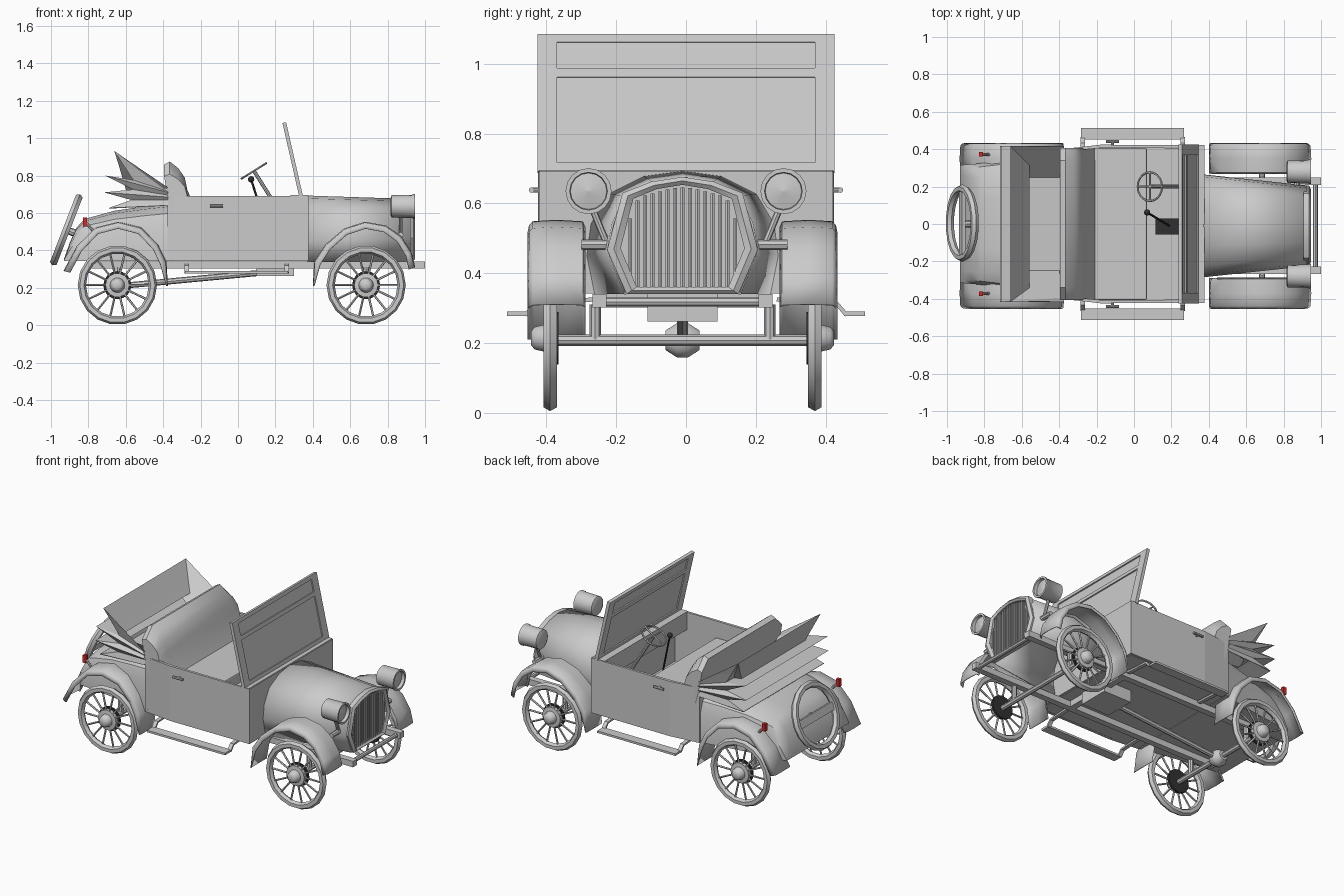
import bpy, bmesh, math
from mathutils import Vector, Matrix

if "Cube" in bpy.data.objects:
    bpy.data.objects.remove(bpy.data.objects["Cube"])

OFF = -0.01  # running gear sits slightly off the body centre line


def mesh(name, verts, faces, smooth=None, mat=None, thick=0, bevel=0):
    me = bpy.data.meshes.new(name)
    me.from_pydata([tuple(v) for v in verts], [], faces)
    bm = bmesh.new()
    bm.from_mesh(me)
    bmesh.ops.recalc_face_normals(bm, faces=bm.faces)
    bm.to_mesh(me)
    bm.free()
    ob = bpy.data.objects.new(name, me)
    bpy.context.collection.objects.link(ob)
    if mat:
        me.materials.append(mat)
    if thick:
        m = ob.modifiers.new("thickness", 'SOLIDIFY')
        m.thickness, m.offset = thick, 0
    if bevel:
        m = ob.modifiers.new("bevel", 'BEVEL')
        m.width, m.segments = bevel, 2
    if smooth:
        bpy.ops.object.select_all(action='DESELECT')
        ob.select_set(True)
        bpy.context.view_layer.objects.active = ob
        bpy.ops.object.shade_smooth_by_angle(angle=math.radians(smooth))
    return ob


def loft(name, rows, ring=False, caps=False, **kw):
    n = len(rows[0])
    faces = [(i*n + j, i*n + (j+1) % n, (i+1)*n + (j+1) % n, (i+1)*n + j)
             for i in range(len(rows)-1) for j in range(n if ring else n-1)]
    if caps:
        faces += [tuple(range(n)), tuple(range((len(rows)-1)*n, len(rows)*n))]
    return mesh(name, [v for r in rows for v in r], faces, **kw)


def lathe(name, prof, n, loc, axis, closed=False, smooth=40, mat=None):
    q = Vector(axis).to_track_quat('Z', 'Y')
    pts = prof + prof[:1] if closed else prof
    rows = [[Vector(loc) + q @ Vector((r*math.cos(math.tau*k/n), r*math.sin(math.tau*k/n), h))
             for k in range(n)] for r, h in pts]
    return loft(name, rows, ring=True, smooth=smooth, mat=mat)


def tube(name, p, q, r, n=8, mat=None):
    d = Vector(q) - Vector(p)
    return lathe(name, [(0, 0), (r, 0), (r, d.length), (0, d.length)], n, p, d, mat=mat)


def box(name, lo, hi, tilt=0, mat=None, bevel=0):
    c, h = (Vector(lo)+Vector(hi))/2, (Vector(hi)-Vector(lo))/2
    R = Matrix.Rotation(tilt, 3, 'Y')
    rows = [[c + R @ Vector((h.x*a, h.y*b, h.z*s)) for a, b in ((-1, -1), (1, -1), (1, 1), (-1, 1))] for s in (-1, 1)]
    return loft(name, rows, ring=True, caps=True, mat=mat, bevel=bevel)


def torus(name, R, r, n, m, loc, axis):
    prof = [(R + r*math.cos(math.tau*k/m), r*math.sin(math.tau*k/m)) for k in range(m)]
    return lathe(name, prof, n, loc, axis, closed=True)


def material(name, col):
    m = bpy.data.materials.new(name)
    m.diffuse_color = col
    m.use_nodes = True
    m.node_tree.nodes["Principled BSDF"].inputs["Base Color"].default_value = m.diffuse_color
    return m


BLACK = material("black", (0.03, 0.03, 0.03, 1))
RED = material("red", (0.7, 0.02, 0.02, 1))

# wheels: tyre, spokes, hub and brake drum
for ex, x in (("front", 0.685), ("rear", -0.645)):
    for side, s in (("right", -1), ("left", 1)):
        y, name = s*0.379 + OFF, ex + "_" + side
        torus(name + "_tyre", 0.19, 0.022, 18, 6, (x, y, 0.214), (0, 1, 0))
        for k in range(14):
            d = Vector((math.cos(math.tau*k/14), 0, math.sin(math.tau*k/14)))
            tube(name + "_spoke", Vector((x, y, 0.214)) + d*0.03, Vector((x, y, 0.214)) + d*0.175, 0.006, 5)
        lathe(name + "_hub", [(0, -0.01), (0.064, -0.01), (0.064, 0.012), (0.04, 0.015),
                              (0.033, 0.045), (0.02, 0.055), (0, 0.055)], 14, (x, y, 0.214), (0, s, 0))
        lathe(name + "_drum", [(0, -0.024), (0.075, -0.024), (0.075, -0.011), (0, -0.011)], 16,
              (x, y, 0.214), (0, s, 0), mat=BLACK)

# fenders: flat strip with turned-down edges swept over each wheel
paths = {"front": ((0.685, 0.21), [(0.945, 0.31), (0.925, 0.39), (0.87, 0.475), (0.79, 0.53), (0.68, 0.55),
                                   (0.57, 0.515), (0.47, 0.43), (0.41, 0.34), (0.403, 0.21)]),
         "rear": ((-0.645, 0.21), [(-0.93, 0.29), (-0.86, 0.42), (-0.76, 0.52), (-0.64, 0.55), (-0.52, 0.52),
                                   (-0.43, 0.43), (-0.385, 0.34), (-0.378, 0.21)])}
for ex, (c, path) in paths.items():
    for side, s in (("right", -1), ("left", 1)):
        rows = []
        for i, (x, z) in enumerate(path):
            d = (Vector(c) - Vector((x, z))).normalized()
            d *= 0.15 if i == len(path) - 1 else 1
            rows.append([(x + d.x*o, s*y + OFF, z + d.y*o)
                         for y, o in ((0.28, 0.02), (0.287, 0.004), (0.36, 0), (0.428, 0.004), (0.437, 0.014), (0.441, 0.034))])
        loft(ex + "_" + side + "_fender", rows, smooth=50, thick=0.006)

# passenger tub with tapered rear corners, and its floor
outline = [(0.37, 0.415), (-0.18, 0.415), (-0.37, 0.395), (-0.37, -0.395), (-0.18, -0.415), (0.37, -0.415)]
loft("body_tub", [[(x, y, z) for x, y in outline] for z in (0.342, 0.692)], ring=True, thick=0.018)
box("floor", (-0.36, -0.405, 0.342), (0.36, 0.405, 0.36))
box("cowl_top", (0.28, -0.42, 0.675), (0.372, 0.42, 0.695))
box("dashboard", (0.28, -0.41, 0.58), (0.295, 0.41, 0.68))

# rounded tail
rows = []
for x, h, w in ((-0.93, 0.355, 0.315), (-0.90, 0.44, 0.318), (-0.865, 0.52, 0.32), (-0.82, 0.568, 0.325),
                (-0.66, 0.612, 0.345), (-0.5, 0.635, 0.37), (-0.37, 0.65, 0.395)):
    g = h - 0.342
    half = [(w, 0), (w, g*0.6), (w*0.94, g*0.83), (w*0.78, g*0.95), (w*0.4, g)]
    rows.append([(x, y, 0.342 + z) for y, z in half + [(-a, b) for a, b in half[::-1]]])
loft("tail_body", rows, ring=True, caps=True, smooth=35)

# bonnet from the firewall to the radiator
back = [(0.25, 0.342), (0.272, 0.45), (0.26, 0.54), (0.21, 0.625), (0.11, 0.675), (0, 0.69)]
front = [(0.165, 0.342), (0.213, 0.467), (0.2, 0.54), (0.165, 0.62), (0.085, 0.658), (0, 0.672)]
full = lambda h: h + [(-a, b) for a, b in h[-2::-1]]
loft("bonnet", [[(x, y + OFF, z) for y, z in full(p)] for x, p in ((0.37, back), (0.925, front))],
     smooth=40, thick=0.006)

# radiator shell, core and grille bars
shell = full([(0.16, 0.34), (0.216, 0.467), (0.172, 0.63), (0.09, 0.662), (0, 0.676)])
inner = [(y*0.82, 0.5 + (z - 0.5)*0.87) for y, z in shell]
loft("radiator_shell", [[(x, y + OFF, z) for y, z in p] for x, p in
                        ((0.905, shell), (0.935, shell),
                         (0.945, [((a+c)/2, (b+d)/2) for (a, b), (c, d) in zip(shell, inner)]),
                         (0.935, inner), (0.915, inner))], ring=True, smooth=30)
mesh("radiator_core", [(0.915, y + OFF, z) for y, z in inner], [tuple(range(len(inner)))])
for k in range(-7, 8):
    y = k*0.0215
    top = 0.645 - max(0, abs(y) - 0.02)*0.25 - max(0, abs(y) - 0.125)*2.2
    low = 0.36 + max(0, abs(y) - 0.135)*2
    tube("grille_bar", (0.93, y + OFF, low), (0.93, y + OFF, top), 0.006, 6)

# headlamps on a cross bar
tube("lamp_bar", (0.87, -0.3, 0.482), (0.87, 0.29, 0.482), 0.015)
for s in (-1, 1):
    lathe("headlamp", [(0, -0.065), (0.045, -0.065), (0.06, -0.058), (0.062, 0.05), (0.066, 0.055), (0.066, 0.065),
                       (0.054, 0.065), (0.052, 0.045), (0, 0.055)], 16, (0.88, s*0.279, 0.635), (1, 0, 0))
    tube("lamp_post", (0.87, s*0.225, 0.48), (0.87, s*0.268, 0.585), 0.01)

# windscreen frame and panes, leaning back
tilt = -math.atan2(0.09, 0.395)
def slab(name, y0, y1, z0, z1, t):
    x, zc, h = 0.337 - 0.09*((z0+z1)/2 - 0.69)/0.395, (z0+z1)/2, (z1-z0)/2/math.cos(tilt)
    box(name, (x-t/2, y0, zc-h), (x+t/2, y1, zc+h), tilt)
for s in (-1, 1):
    slab("windscreen_post", min(s*0.37, s*0.426), max(s*0.37, s*0.426), 0.69, 1.083, 0.02)
for z0, z1 in ((0.69, 0.715), (0.96, 0.985), (1.06, 1.083)):
    slab("windscreen_rail", -0.37, 0.37, z0, z1, 0.02)
for z0, z1 in ((0.715, 0.96), (0.985, 1.06)):
    slab("windscreen_pane", -0.37, 0.37, z0, z1, 0.005)

# bench seat
seat = [(-0.2, 0.57), (-0.27, 0.72), (-0.285, 0.79), (-0.32, 0.84), (-0.365, 0.875), (-0.395, 0.86), (-0.38, 0.74), (-0.345, 0.57)]
loft("seat_back", [[(x, s*w, 0.57 + (z-0.57)*k) for x, z in seat]
                   for s, w, k in ((-1, 0.405, 0.78), (-1, 0.34, 1), (1, 0.34, 1), (1, 0.405, 0.78))],
     ring=True, caps=True, smooth=40)
box("seat_cushion", (-0.35, -0.405, 0.37), (0.07, 0.405, 0.59), bevel=0.008)

# folded hood: pleated U-shaped strips around an inner well
U = lambda xb, zb, xf, zf, w: [(xf, w, zf), (xb, w, zb), (xb, -w, zb), (xf, -w, zf)]
loft("folded_hood", [U(-0.585, 0.68, -0.4, 0.66, 0.25),
                     U(-0.66, 0.93, -0.375, 0.735, 0.415), U(-0.56, 0.775, -0.375, 0.715, 0.395),
                     U(-0.71, 0.80, -0.375, 0.71, 0.415), U(-0.56, 0.725, -0.375, 0.695, 0.395),
                     U(-0.715, 0.71, -0.375, 0.685, 0.415), U(-0.57, 0.67, -0.375, 0.67, 0.395),
                     U(-0.69, 0.625, -0.375, 0.64, 0.405)], thick=0.004)
mesh("hood_well", U(-0.585, 0.68, -0.39, 0.66, 0.25), [(0, 1, 2, 3)])

# steering wheel, column, gear lever and pedal box
axis = Vector((-0.53, 0, 0.85))
sc = Vector((0.085, 0.2, 0.825))
torus("steering_wheel", 0.077, 0.006, 20, 6, sc, axis)
for k in range(4):
    d = axis.to_track_quat('Z', 'Y') @ Vector((math.cos(k*math.pi/2), math.sin(k*math.pi/2), 0))
    tube("steering_spoke", sc, sc + d*0.075, 0.005, 6)
tube("steering_column", sc, (0.29, 0.2, 0.5), 0.01)
tube("gear_lever", (0.07, 0.062, 0.78), (0.19, -0.01, 0.4), 0.006, 6, mat=BLACK)
lathe("gear_knob", [(0.017*math.sin(a*math.pi/6), -0.017*math.cos(a*math.pi/6)) for a in range(7)], 10,
      (0.07, 0.062, 0.78), (0, 0, 1), mat=BLACK)
box("gear_box_cover", (0.115, -0.055, 0.36), (0.245, 0.03, 0.41), mat=BLACK)

# door handles, tail lamps, running boards
for s in (-1, 1):
    tube("door_handle", (-0.15, s*0.442, 0.638), (-0.08, s*0.442, 0.638), 0.008)
    tube("handle_stem", (-0.115, s*0.41, 0.638), (-0.115, s*0.442, 0.638), 0.007)
    box("tail_lamp", (-0.828, s*0.373 - 0.011, 0.527), (-0.806, s*0.373 + 0.011, 0.575), mat=RED)
    tube("tail_lamp_stem", (-0.81, s*0.373, 0.545), (-0.77, s*0.37, 0.5), 0.008)
    ys = sorted((s*0.452, s*0.513))
    box("running_board", (-0.283, ys[0], 0.277), (0.268, ys[1], 0.29))
    for x in (-0.275, 0.26):
        loft("board_bracket", [[(x+a, s*0.46, 0.28), (x+a, s*0.43, 0.315), (x+a, s*0.26, 0.325)] for a in (-0.012, 0.012)],
             thick=0.012)

# spare tyre with carrier band
sd = Vector((-0.93, 0, 0.36))
torus("spare_tyre", 0.185, 0.022, 18, 6, (-0.918, 0.005, 0.51), sd)
box("spare_carrier", (-0.928, -0.18, 0.485), (-0.908, 0.19, 0.535), 0.36)
tube("spare_mount", (-0.92, 0, 0.51), (-0.84, 0, 0.48), 0.02)

# chassis rails, cross members, axles and drive shaft
for s in (-1, 1):
    box("chassis_rail", (-0.8, s*0.238 + OFF - 0.02, 0.302), (1.0, s*0.238 + OFF + 0.02, 0.34))
    for x in (0.685, -0.645):
        tube("spring_link", (x, s*0.25 + OFF, 0.21), (x, s*0.25 + OFF, 0.31), 0.016)
tube("front_cross_member", (0.97, -0.24, 0.318), (0.97, 0.22, 0.318), 0.013)
box("mid_cross_member", (0.25, -0.25, 0.302), (0.29, 0.23, 0.34))
box("gearbox", (0.1, -0.11, 0.262), (0.3, 0.09, 0.34))
for x in (0.685, -0.645):
    tube("axle", (x, -0.39, 0.208), (x, 0.37, 0.208), 0.016)
lathe("differential", [(0, -0.05), (0.03, -0.048), (0.052, -0.015), (0.052, 0.015), (0.03, 0.048), (0, 0.05)], 10,
      (-0.645, OFF, 0.208), (0, 1, 0))
tube("drive_shaft", (-0.645, OFF, 0.208), (0.28, OFF, 0.295), 0.016)
